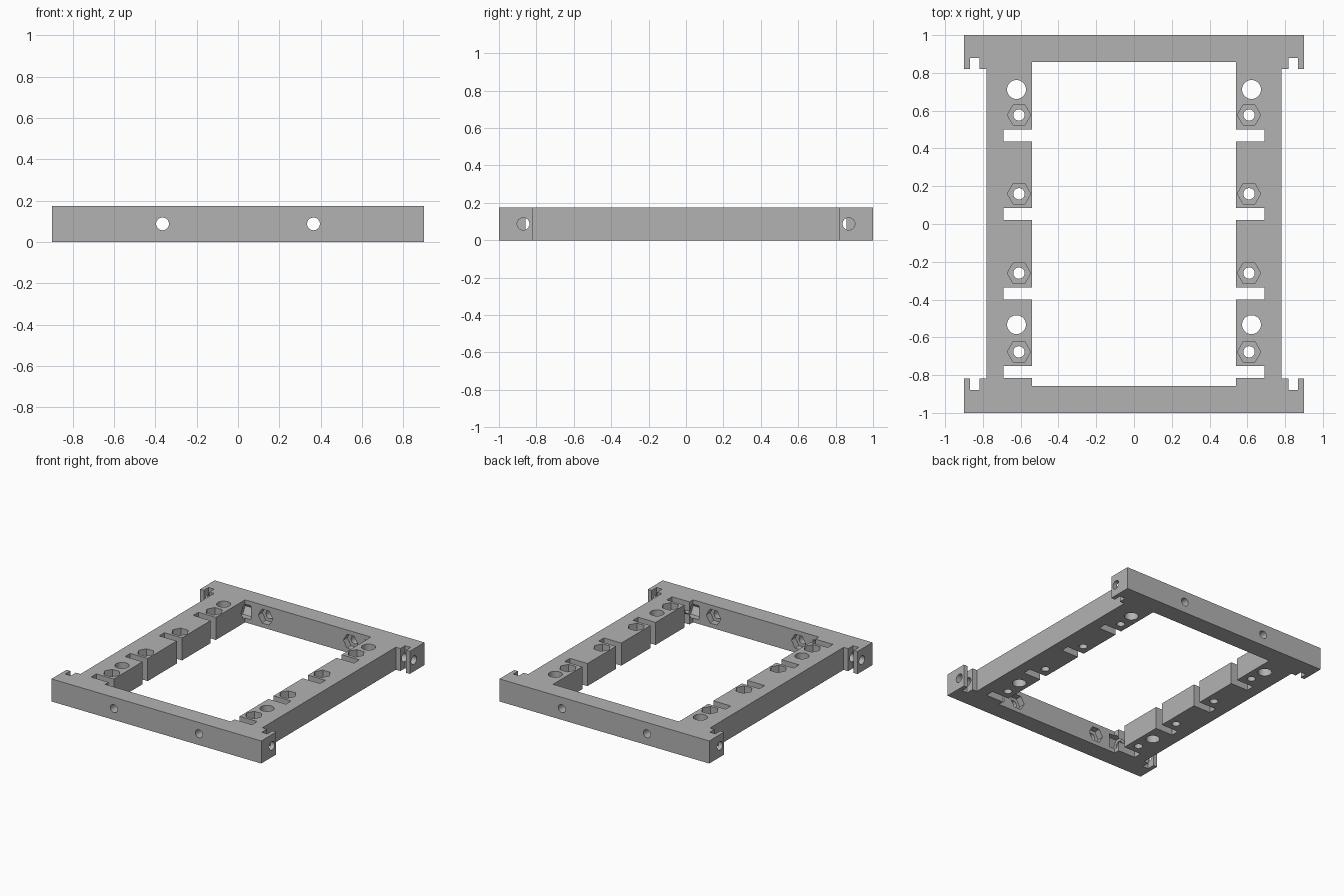
import bpy
import math

cube = bpy.data.objects.get("Cube")
if cube:
    bpy.data.objects.remove(cube, do_unlink=True)

HEIGHT = 0.175
MID = HEIGHT / 2

grey = bpy.data.materials.new("plain grey")
grey.use_nodes = True
colour = (0.45, 0.45, 0.45, 1)
grey.diffuse_color = colour
grey.node_tree.nodes["Principled BSDF"].inputs["Base Color"].default_value = colour


def box(name, x0, x1, y0, y1, z0=-0.1, z1=0.3):
    bpy.ops.mesh.primitive_cube_add(size=1)
    ob = bpy.context.object
    ob.name = name
    ob.location = ((x0 + x1) / 2, (y0 + y1) / 2, (z0 + z1) / 2)
    ob.scale = (abs(x1 - x0), abs(y1 - y0), z1 - z0)
    return ob


def prism(name, axis, centre, radius, length, sides=32):
    """Cylinder or hexagon lying along one axis."""
    rotation = {"x": (0, math.pi / 2, 0), "y": (math.pi / 2, 0, 0), "z": (0, 0, 0)}[axis]
    bpy.ops.mesh.primitive_cylinder_add(vertices=sides, radius=radius, depth=length,
                                        location=centre, rotation=rotation)
    ob = bpy.context.object
    ob.name = name
    if sides == 6 and axis != "x":
        # Put hexagon corners along the x axis
        for v in ob.data.vertices:
            v.co.x, v.co.y = v.co.y, v.co.x
        ob.data.flip_normals()
    return ob


# Solid plate that is cut into the frame
frame = box("mounting_frame", -0.9, 0.9, -1, 1, 0, HEIGHT)
bpy.ops.object.transform_apply(location=True, rotation=True, scale=True)
frame.data.materials.append(grey)

# Central opening
cutters = [box("opening_cutter", -0.54, 0.54, -0.858, 0.858)]

for s in (-1, 1):
    # Recess outside each rail, leaving ears at the corners
    cutters.append(box("side_recess_cutter", s * 0.78, s * 1.1, -0.817, 0.82))

    # Slots in the inner edge of each rail
    for y in (0.468, 0.053, -0.367, -0.783):
        cutters.append(box("rail_slot_cutter", s * 0.5, s * 0.69, y - 0.032, y + 0.032))

    # Bolt holes with nut pockets in the top of each rail
    for y in (0.577, 0.16, -0.26, -0.677):
        cutters.append(prism("bolt_cutter", "z", (s * 0.609, y, MID), 0.03, 0.5))
        cutters.append(prism("nut_cutter", "z", (s * 0.609, y, HEIGHT), 0.062, 0.14, 6))

    # Large plain holes
    for y in (0.712, -0.533):
        cutters.append(prism("large_hole_cutter", "z", (s * 0.622, y, MID), 0.05, 0.5))

    for t in (-1, 1):
        # Narrow gap splitting each corner ear
        cutters.append(box("ear_slot_cutter", s * 0.819, s * 0.867, t * 0.75, t * 0.878))
        # Cross bolt through the ear, with a nut pocket at the inner corner
        cutters.append(prism("ear_bolt_cutter", "x", (s * 0.75, t * 0.87, MID), 0.033, 0.46))
        cutters.append(prism("ear_nut_cutter", "x", (s * 0.54, t * 0.87, MID), 0.062, 0.1, 6))
        # End bar bolt with a nut pocket on the inner face
        cutters.append(prism("bar_bolt_cutter", "y", (s * 0.365, t * 0.95, MID), 0.031, 0.4))
        cutters.append(prism("bar_nut_cutter", "y", (s * 0.365, t * 0.858, MID), 0.062, 0.1, 6))

# Apply every cut, then discard the cutters
bpy.context.view_layer.objects.active = frame
for cutter in cutters:
    cutter.hide_render = True
    mod = frame.modifiers.new("cut", "BOOLEAN")
    mod.operation = "DIFFERENCE"
    mod.solver = "EXACT"
    mod.object = cutter
    bpy.ops.object.modifier_apply(modifier=mod.name)
    bpy.data.objects.remove(cutter, do_unlink=True)

# Round holes smooth, all other edges sharp
bpy.ops.object.select_all(action="DESELECT")
frame.select_set(True)
bpy.context.view_layer.objects.active = frame
bpy.ops.object.shade_smooth_by_angle(angle=math.radians(30))
